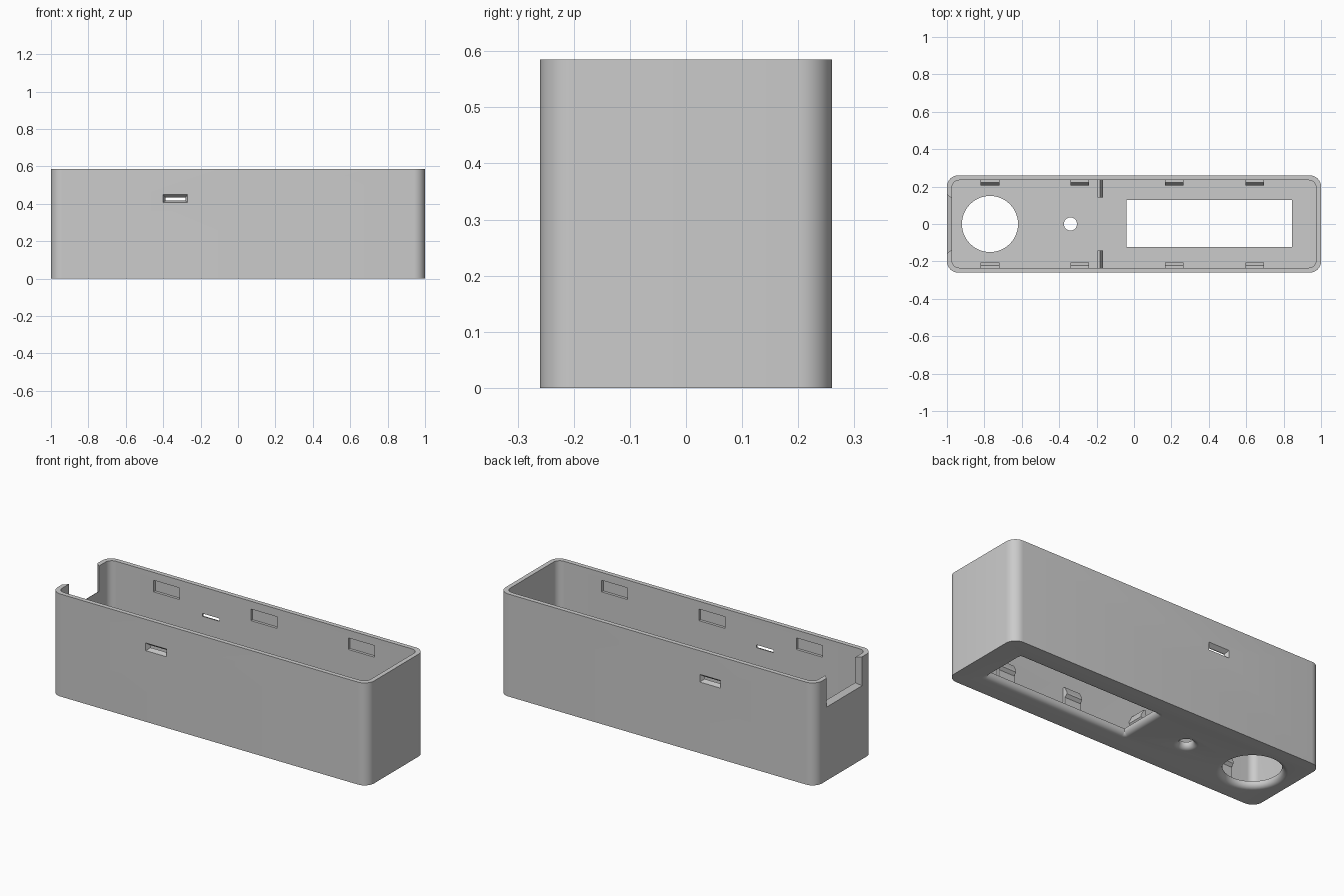
import bpy, bmesh, math
from mathutils import Matrix

if "Cube" in bpy.data.objects:
    bpy.data.objects.remove(bpy.data.objects["Cube"])

grey = bpy.data.materials.new("plain_grey")
grey.use_nodes = True
COLOUR = (0.6, 0.6, 0.6, 1)
grey.diffuse_color = COLOUR
grey.node_tree.nodes["Principled BSDF"].inputs["Base Color"].default_value = COLOUR

HEIGHT, WALL, FLOOR = 0.585, 0.026, 0.035
HALF_X, HALF_Y = 1.0, 0.26
IN_X, IN_Y = HALF_X - WALL, HALF_Y - WALL


def rounded(hx, hy, r, z, cx=0, cy=0, n=8):
    """Rounded rectangle loop at height z."""
    pts = []
    for k, (sx, sy) in enumerate([(1, 1), (-1, 1), (-1, -1), (1, -1)]):
        for i in range(n + 1):
            a = math.pi / 2 * (k + i / n)
            pts.append((cx + sx * (hx - r) + r * math.cos(a),
                        cy + sy * (hy - r) + r * math.sin(a), z))
    return pts


def rect(hx, hy, z, cx=0, cy=0):
    return [(cx + sx * hx, cy + sy * hy, z)
            for sx, sy in [(1, 1), (-1, 1), (-1, -1), (1, -1)]]


def loft(name, loops, matrix=Matrix()):
    """Closed solid through a stack of loops."""
    bm = bmesh.new()
    rings = [[bm.verts.new(p) for p in loop] for loop in loops]
    n = len(rings[0])
    for low, high in zip(rings, rings[1:]):
        for i in range(n):
            j = (i + 1) % n
            bm.faces.new((low[i], low[j], high[j], high[i]))
    bm.faces.new(rings[0][::-1])
    bm.faces.new(rings[-1])
    bm.transform(matrix)
    bmesh.ops.remove_doubles(bm, verts=bm.verts, dist=1e-5)
    bmesh.ops.recalc_face_normals(bm, faces=bm.faces)
    mesh = bpy.data.meshes.new(name)
    bm.to_mesh(mesh)
    bm.free()
    mesh.materials.append(grey)
    obj = bpy.data.objects.new(name, mesh)
    bpy.context.collection.objects.link(obj)
    return obj


def cut(target, cutter):
    """Subtract the cutter, then remove it."""
    mod = target.modifiers.new("cut", 'BOOLEAN')
    mod.operation, mod.solver, mod.object = 'DIFFERENCE', 'EXACT', cutter
    bpy.context.view_layer.objects.active = target
    bpy.ops.object.modifier_apply(modifier=mod.name)
    bpy.data.objects.remove(cutter)


# Open-topped case
case = loft("case", [rounded(HALF_X, HALF_Y, 0.06, z) for z in (0, HEIGHT)])
cut(case, loft("cavity", [rounded(IN_X, IN_Y, 0.04, z) for z in (FLOOR, HEIGHT + 0.1)]))


# Floor openings, rounded over on the underside
def opening(cx, cy, hx, hy, r, fillet=0.03, steps=6):
    loops = [rounded(hx + fillet, hy + fillet, r + fillet, -0.05, cx, cy, 12)]
    for i in range(steps + 1):
        a = math.pi / 2 * i / steps
        grow = fillet * (1 - math.sin(a))
        loops.append(rounded(hx + grow, hy + grow, r + grow,
                             fillet * (1 - math.cos(a)), cx, cy, 12))
    loops.append(rounded(hx, hy, r, FLOOR + 0.05, cx, cy, 12))
    cut(case, loft("opening", loops))


opening(-0.77, 0, 0.15, 0.15, 0.15)
opening(-0.34, 0, 0.035, 0.035, 0.035)
opening(0.403, 0.003, 0.443, 0.125, 0.001)

for side in (1, -1):
    # Local z points outward through the long wall, local y points up
    outward = Matrix.Rotation(math.pi / 2, 4, 'X')
    if side > 0:
        outward = Matrix.Scale(-1, 4, (0, 1, 0)) @ outward
    # Flared slot
    cut(case, loft("slot", [rect(0.053, 0.008, IN_Y - 0.01, -0.335, 0.425),
                            rect(0.053, 0.008, IN_Y + 0.004, -0.335, 0.425),
                            rect(0.066, 0.022, HALF_Y, -0.335, 0.428),
                            rect(0.066, 0.022, HALF_Y + 0.02, -0.335, 0.428)], outward))
    # Shallow pockets for the lid catches
    for x in (-0.615, 0, 0.615):
        cut(case, loft("pocket", [rect(0.082, 0.033, z, x, 0.507)
                                  for z in (IN_Y - 0.02, IN_Y + 0.015)], outward))

# Flared notch in the end wall: local x becomes y, local y becomes z
endward = Matrix(((0, 0, -1, 0), (1, 0, 0, 0), (0, 1, 0, 0), (0, 0, 0, 1)))
cut(case, loft("notch", [rect(0.135, 0.2, IN_X - 0.02, 0, 0.64),
                         rect(0.135, 0.2, IN_X, 0, 0.64),
                         rect(0.16, 0.22, HALF_X, 0, 0.64),
                         rect(0.16, 0.22, HALF_X + 0.02, 0, 0.64)], endward))


# Hooked catches standing on the floor
def catch(name, width, location, turn):
    profile = [(0, FLOOR - 0.01), (0.015, FLOOR - 0.01), (0.015, 0.145),
               (0.03, 0.16), (0.03, 0.17), (0.012, 0.205), (0, 0.205)]
    place = Matrix.Translation(location) @ Matrix.Rotation(turn, 4, 'Z')
    loft(name, [[(x, y, z) for x, z in profile] for y in (-width / 2, width / 2)], place)


for side, label in ((1, "back"), (-1, "front")):
    for i, x in enumerate((-0.77, -0.29, 0.215, 0.645)):
        catch(f"{label}_catch_{i + 1}", 0.1, (x, side * (IN_Y + 0.001), 0),
              -side * math.pi / 2)
    catch(f"{label}_end_stop", 0.095, (-0.195, side * (IN_Y - 0.046), 0), 0)

# Smooth rounded corners, sharp edges elsewhere
bpy.ops.object.select_all(action='DESELECT')
case.select_set(True)
bpy.context.view_layer.objects.active = case
bpy.ops.object.shade_smooth_by_angle(angle=math.radians(30))
